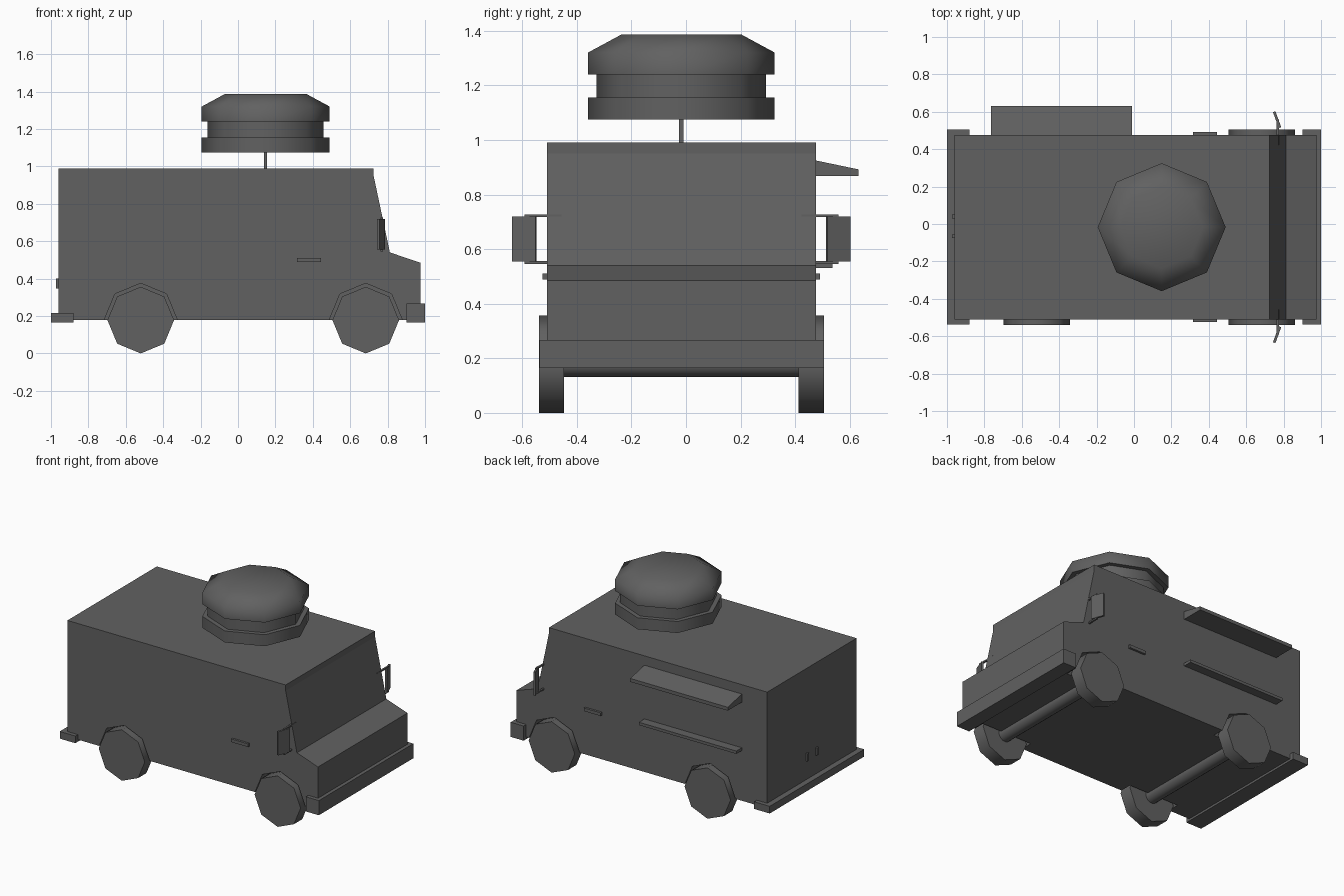
import bpy, bmesh, math
from mathutils import Matrix, Vector

if "Cube" in bpy.data.objects:
    bpy.data.objects.remove(bpy.data.objects["Cube"], do_unlink=True)

grey = bpy.data.materials.new("dark_grey")
grey.use_nodes = True
grey.diffuse_color = (0.12, 0.12, 0.12, 1)
grey.node_tree.nodes["Principled BSDF"].inputs["Base Color"].default_value = (0.12, 0.12, 0.12, 1)

MID = -0.017          # centre line of the van across y
HALF = 0.493          # half width of the body


def finish(name, bm, smooth=None):
    bmesh.ops.recalc_face_normals(bm, faces=bm.faces)
    mesh = bpy.data.meshes.new(name)
    bm.to_mesh(mesh)
    bm.free()
    mesh.materials.append(grey)
    ob = bpy.data.objects.new(name, mesh)
    bpy.context.collection.objects.link(ob)
    if smooth:
        bpy.ops.object.select_all(action='DESELECT')
        ob.select_set(True)
        bpy.context.view_layer.objects.active = ob
        bpy.ops.object.shade_smooth_by_angle(angle=math.radians(smooth))
    return ob


def box(name, x, y, z, turn=0):
    """Box from three (min, max) ranges, turned about its own z axis."""
    bm = bmesh.new()
    size = [r[1] - r[0] for r in (x, y, z)]
    centre = Vector([sum(r) / 2 for r in (x, y, z)])
    bmesh.ops.create_cube(bm, size=1, matrix=Matrix.Translation(centre)
                          @ Matrix.Rotation(turn, 4, 'Z') @ Matrix.Diagonal((*size, 1)))
    return finish(name, bm)


def prism(name, points, axis, low, high):
    """Extrude a 2D profile along x or y."""
    bm = bmesh.new()
    place = (lambda p, t: (p[0], t, p[1])) if axis == 'y' else (lambda p, t: (t, p[0], p[1]))
    face = bm.faces.new([bm.verts.new(place(p, low)) for p in points])
    ext = bmesh.ops.extrude_face_region(bm, geom=[face])
    shift = Vector(place((0, 0), high - low))
    bmesh.ops.translate(bm, vec=shift, verts=[g for g in ext["geom"] if isinstance(g, bmesh.types.BMVert)])
    return finish(name, bm)


def drum(name, x, z, radius, y, sides, smooth=None):
    """Cylinder lying along y."""
    bm = bmesh.new()
    bmesh.ops.create_cone(bm, cap_ends=True, segments=sides, radius1=radius, radius2=radius,
                          depth=y[1] - y[0], matrix=Matrix.Translation((x, sum(y) / 2, z))
                          @ Matrix.Rotation(math.pi / 2, 4, 'X'))
    return finish(name, bm, smooth)


def lathe(name, profile, centre, sides, smooth):
    """Stack of rings given as (radius, height), closed at both ends."""
    bm = bmesh.new()
    rings = [[bm.verts.new((centre[0] + r * math.cos(math.tau * i / sides),
                            centre[1] + r * math.sin(math.tau * i / sides), z))
              for i in range(sides)] for r, z in profile]
    for a, b in zip(rings, rings[1:]):
        for i in range(sides):
            j = (i + 1) % sides
            bm.faces.new((a[i], a[j], b[j], b[i]))
    bm.faces.new(rings[0])
    bm.faces.new(rings[-1])
    return finish(name, bm, smooth)


def span(side, inner, outer):
    """Range across y, measured out from the centre line on one side."""
    return tuple(sorted((MID + side * inner, MID + side * outer)))


# Van body
body = prism("van_body", [(-0.96, 0.18), (-0.96, 0.99), (0.725, 0.99), (0.725, 0.95),
                          (0.812, 0.54), (0.975, 0.485), (0.975, 0.18)],
             'y', MID - HALF, MID + HALF)

# Wheels, arches and axles
SIDES = (("right", -1), ("left", 1))
for end, x in (("rear", -0.52), ("front", 0.683)):
    for label, side in SIDES:
        cutter = drum("arch_cutter", x, 0.18, 0.195, span(side, 0.41, 0.7), 8)
        cutter.hide_render = True
        mod = body.modifiers.new("arch", 'BOOLEAN')
        mod.operation, mod.solver, mod.object = 'DIFFERENCE', 'EXACT', cutter
        bpy.context.view_layer.objects.active = body
        bpy.ops.object.modifier_apply(modifier=mod.name)
        bpy.data.objects.remove(cutter, do_unlink=True)
        drum(f"{end}_{label}_wheel", x, 0.178, 0.178, span(side, 0.43, 0.522), 8, 50)
    drum(f"{end}_axle", x, 0.18, 0.048, (MID - 0.44, MID + 0.44), 16, 50)

# Bumpers
box("rear_bumper", (-1, -0.88), (-0.537, 0.505), (0.165, 0.215))
box("front_bumper", (0.9, 1), (-0.537, 0.505), (0.165, 0.267))

# Side door handles and wing mirrors
for label, side in SIDES:
    box(f"{label}_door_handle", (0.315, 0.445), span(side, 0.48, 0.508), (0.488, 0.51))
    box(f"{label}_mirror", (0.758, 0.772), span(side, 0.53, 0.62), (0.555, 0.72), side * 0.35)
    for level, z in (("upper", 0.722), ("lower", 0.551)):
        box(f"{label}_{level}_mirror_arm", (0.762, 0.774), span(side, 0.44, 0.575),
            (z - 0.005, z + 0.005))

# Rear door handles
for label, y in (("right", -0.065), ("left", 0.04)):
    box(f"rear_{label}_handle", (-0.972, -0.95), (y - 0.01, y + 0.01), (0.347, 0.4))

# Serving awning and counter on the left side
prism("awning", [(0.46, 0.928), (0.632, 0.892), (0.632, 0.868), (0.46, 0.868)], 'x', -0.765, -0.012)
box("counter", (-0.765, -0.012), (0.46, 0.537), (0.53, 0.55))

# Roof burger on its pole
box("sign_pole", (0.14, 0.156), (-0.026, -0.01), (0.98, 1.09))
lathe("roof_burger", [(0.342, 1.075), (0.342, 1.155), (0.31, 1.155), (0.31, 1.24),
                      (0.342, 1.24), (0.342, 1.32), (0.22, 1.386)], (0.148, MID), 8, 65)
